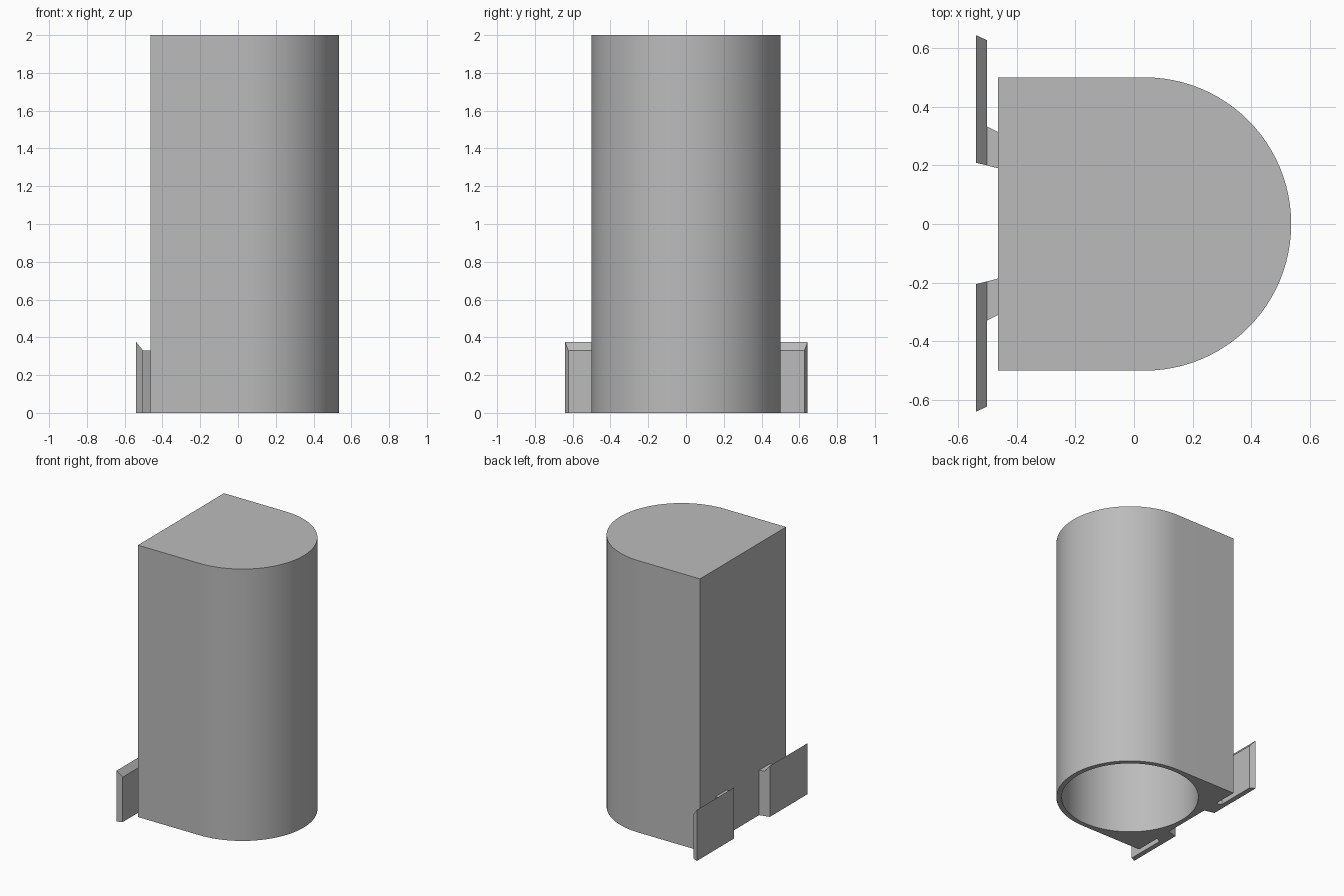
import bpy, bmesh
from math import sin, cos, pi

cube = bpy.data.objects.get("Cube")
if cube:
    bpy.data.objects.remove(cube, do_unlink=True)

grey = bpy.data.materials.new("plain_grey")
grey.use_nodes = True
colour = (0.5, 0.5, 0.5, 1)
grey.diffuse_color = colour
grey.node_tree.nodes["Principled BSDF"].inputs["Base Color"].default_value = colour

CX, R, WALL, HEIGHT = 0.036, 0.5, 0.035, 2.0
BACK = CX - R


def arc(radius, start, end, steps):
    return [(CX + radius * cos(start + (end - start) * i / steps),
             radius * sin(start + (end - start) * i / steps)) for i in range(steps + 1)]


def finish(bm, name):
    bmesh.ops.recalc_face_normals(bm, faces=bm.faces)
    mesh = bpy.data.meshes.new(name)
    bm.to_mesh(mesh)
    bm.free()
    obj = bpy.data.objects.new(name, mesh)
    bpy.context.collection.objects.link(obj)
    mesh.materials.append(grey)
    return obj


def walls(bm, points, bottom, tops):
    """Side walls and top face over an outline; returns the bottom ring."""
    low = [bm.verts.new((x, y, bottom)) for x, y in points]
    high = [bm.verts.new((x, y, t)) for (x, y), t in zip(points, tops)]
    n = len(points)
    for i in range(n):
        j = (i + 1) % n
        bm.faces.new((low[i], low[j], high[j], high[i]))
    bm.faces.new(high)
    return low


def prism(name, points, tops):
    bm = bmesh.new()
    bm.faces.new(walls(bm, points, 0, tops))
    return finish(bm, name)


# Body: D-shaped column with a round bore open at the bottom
bm = bmesh.new()
outline = [(BACK, -R)] + arc(R, -pi / 2, pi / 2, 48) + [(BACK, R)]
bore = arc(R - WALL, 0, 2 * pi, 96)[:-1]
rings = [walls(bm, outline, 0, [HEIGHT] * len(outline)),
         walls(bm, bore, 0, [HEIGHT - WALL] * len(bore))]
rim = [bm.edges.get((ring[i - 1], ring[i])) for ring in rings for i in range(len(ring))]
bmesh.ops.triangle_fill(bm, edges=rim, use_beauty=True)
body = finish(bm, "body")
bpy.ops.object.select_all(action="DESELECT")
body.select_set(True)
bpy.context.view_layer.objects.active = body
bpy.ops.object.shade_smooth_by_angle(angle=pi / 6)

# Hooks: a short neck on the flat side carrying an outward flange
NECK_X, OUT_X = -0.502, -0.539
LOW, TALL = 0.33, 0.375
for side, name in ((1, "back"), (-1, "front")):
    def place(points):
        return [(x, side * y + 0.002) for x, y in points]
    prism(name + "_hook_neck",
          place([(BACK, 0.188), (BACK, 0.312), (NECK_X, 0.331), (NECK_X, 0.198)]),
          [LOW] * 4)
    prism(name + "_hook_flange",
          place([(NECK_X, 0.198), (NECK_X, 0.625), (OUT_X, 0.642), (OUT_X, 0.207)]),
          [LOW, LOW, TALL, TALL])
